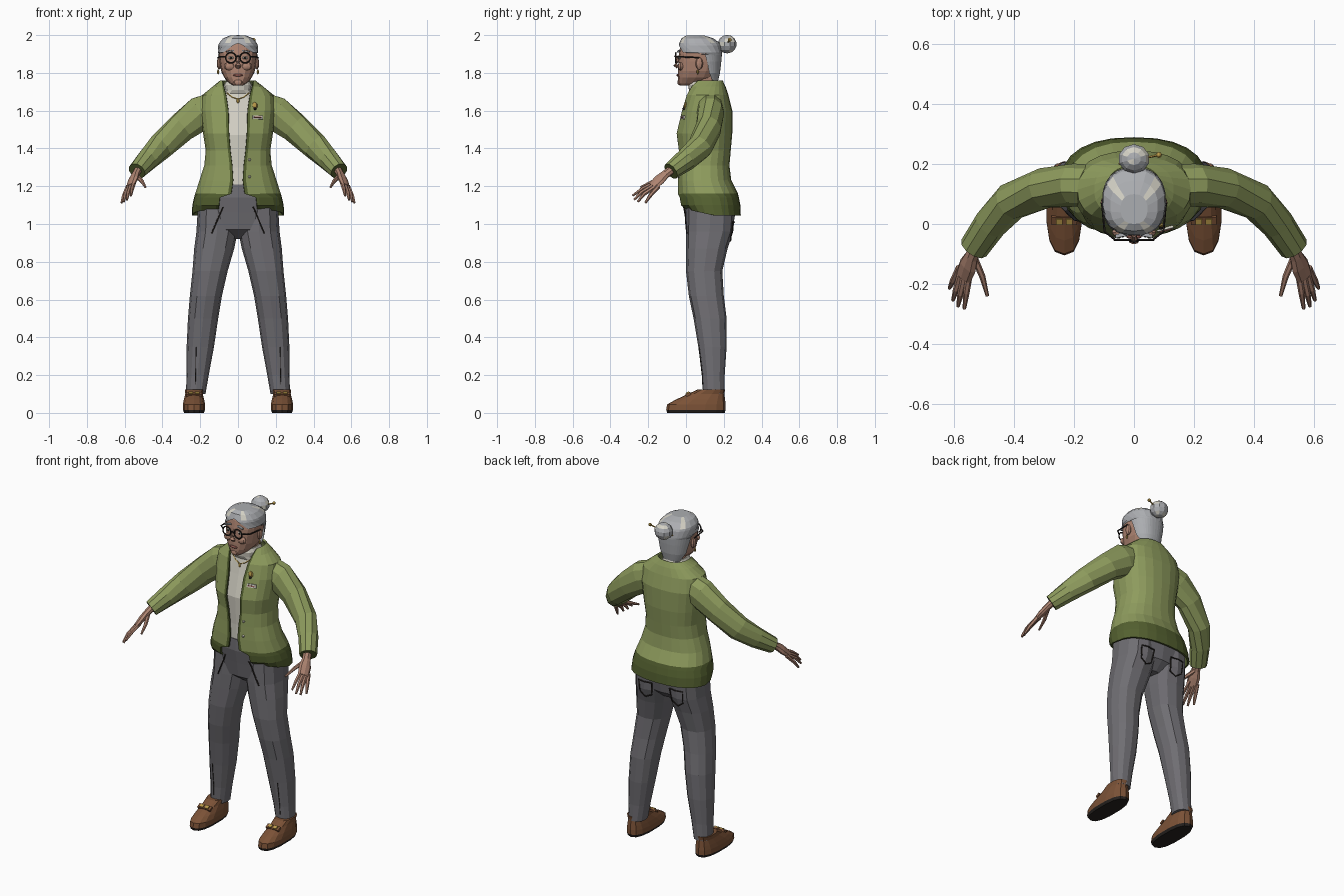
import bpy, bmesh
from math import sin, cos, pi, asin, copysign
from mathutils import Vector
from mathutils.bvhtree import BVHTree

cube = bpy.data.objects.get("Cube")
if cube:
    bpy.data.objects.remove(cube)


def material(name, r, g, b):
    m = bpy.data.materials.new(name)
    m.use_nodes = True
    m.diffuse_color = (r, g, b, 1)
    node = next(n for n in m.node_tree.nodes if n.type == 'BSDF_PRINCIPLED')
    node.inputs["Base Color"].default_value = (r, g, b, 1)
    node.inputs["Roughness"].default_value = 0.9
    return m


GREEN = material("jacket green", .27, .33, .11)
DARK_GREEN = material("dark green trim", .09, .12, .03)
GREY = material("trouser grey", .16, .155, .17)
HAIR = material("silver hair", .41, .42, .44)
CREAM = material("cream", .66, .64, .56)
SKIN = material("skin", .42, .23, .165)
BROWN = material("shoe brown", .2, .085, .038)
BLACK = material("near black", .02, .016, .014)
GOLD = material("gold", .5, .33, .07)
LIP = material("lip", .3, .11, .09)


def finish(name, bm, mats):
    bmesh.ops.remove_doubles(bm, verts=bm.verts, dist=1e-5)
    bmesh.ops.recalc_face_normals(bm, faces=bm.faces)
    mesh = bpy.data.meshes.new(name)
    bm.to_mesh(mesh)
    bm.free()
    for m in mats:
        mesh.materials.append(m)
    obj = bpy.data.objects.new(name, mesh)
    bpy.context.collection.objects.link(obj)
    return obj


def skin_rings(name, rows, mats, rule, cap_start, cap_end):
    """Bridge rows of points; the first and last point of closed rows coincide."""
    bm = bmesh.new()
    grid = [[bm.verts.new(p) for p in row] for row in rows]
    for i in range(len(grid) - 1):
        for j in range(len(grid[0]) - 1):
            f = bm.faces.new((grid[i][j], grid[i][j + 1], grid[i + 1][j + 1], grid[i + 1][j]))
            f.material_index = rule(i, j)
    for row, index in ((grid[0], cap_start), (grid[-1], cap_end)):
        if index is not None:
            bm.faces.new(row[:-1]).material_index = index
    return finish(name, bm, mats)


def loft(name, rings, mats, n=16, power=.85, rule=lambda i, j: 0, side=1,
         cap_start=0, cap_end=0, trim=0, lift=0):
    """Rings are (height, inner x, outer x, front y, back y, front opening angle)."""
    rows = []
    for k, (z, x0, x1, front, back, *gap) in enumerate(rings):
        start = gap[0] if gap else 0
        angles = [start + (2 * pi - 2 * start) * j / n for j in range(n + 1)]
        if trim:
            angles[1], angles[-2] = start + trim, 2 * pi - start - trim
        row = []
        for t in angles:
            s, c = (copysign(abs(v) ** power, v) for v in (sin(t), cos(t)))
            row.append((side * ((x0 + x1) / 2 + (x1 - x0) / 2 * s),
                        (front + back) / 2 - (back - front) / 2 * c,
                        z + (lift * max(0, c) if k == 0 else 0)))
        rows.append(row)
    return skin_rings(name, rows, mats, rule, cap_start, cap_end)


def centred(rings):
    return [(r[0], -r[1], *r[1:]) for r in rings]


def tube(name, points, mats, n=8, side=1, roll=0):
    """Points are (x, y, z, horizontal radius, other radius)."""
    centres = [Vector(p[:3]) for p in points]
    rows = []
    for k, p in enumerate(points):
        along = (centres[min(k + 1, len(points) - 1)] - centres[max(k - 1, 0)]).normalized()
        a = along.cross((0, 0, 1) if abs(along.z) < .95 else (0, 1, 0)).normalized()
        b = a.cross(along)
        a, b = a * cos(roll) + b * sin(roll), b * cos(roll) - a * sin(roll)
        row = []
        for j in range(n + 1):
            t = 2 * pi * j / n
            v = centres[k] + a * p[3] * cos(t) + b * p[4] * sin(t)
            row.append((v.x * side, v.y, v.z))
        rows.append(row)
    return skin_rings(name, rows, mats, lambda i, j: 0, 0, len(mats) - 1)


def cord(name, points, radius, mat, side=1):
    return tube(name, [(*p, radius, radius) for p in points], [mat], 5, side)


def dress(obj, name, scale, mat):
    obj.name, obj.scale = name, scale
    obj.data.materials.append(mat)
    return obj


def box(name, at, size, mat, rotation=(0, 0, 0)):
    bpy.ops.mesh.primitive_cube_add(size=1, location=at, rotation=rotation)
    return dress(bpy.context.object, name, size, mat)


def blob(name, at, size, mat, segments=8, rings=6):
    bpy.ops.mesh.primitive_uv_sphere_add(segments=segments, ring_count=rings, radius=1, location=at)
    return dress(bpy.context.object, name, size, mat)


def surface(objects, x, z, direction):
    """Point on the nearest surface met along y."""
    hits = []
    for o in objects:
        tree = BVHTree.FromPolygons([v.co for v in o.data.vertices],
                                    [tuple(p.vertices) for p in o.data.polygons])
        hit = tree.ray_cast(Vector((x, -direction, z)), Vector((0, direction, 0)))[0]
        if hit:
            hits.append(hit.y)
    y = min(hits, key=lambda v: v * direction) if hits else 0
    return (x, y - direction * .002, z)


def drawn(name, objects, corners, direction, radius, mat, steps=4):
    """Thin cord following straight lines projected on a surface."""
    flat = [corners[0]]
    for (x0, z0), (x1, z1) in zip(corners, corners[1:]):
        flat += [(x0 + (x1 - x0) * k / steps, z0 + (z1 - z0) * k / steps) for k in range(1, steps + 1)]
    return cord(name, [surface(objects, x, z, direction) for x, z in flat], radius, mat)


# Trousers
pelvis = loft("trouser_seat", centred([
    (.92, .05, .07, .19), (.97, .19, .005, .245), (1.06, .213, -.01, .262),
    (1.14, .21, -.025, .262), (1.21, .17, -.022, .22)]), [GREY])
legs = [loft("trouser_leg", [
    (.1, .172, .275, .09, .205), (.2, .155, .273, .085, .205), (.35, .127, .272, .065, .215),
    (.5, .105, .265, .04, .215), (.62, .085, .255, .015, .2), (.75, .055, .241, 0, .192),
    (.87, .02, .232, 0, .22), (.96, .002, .22, 0, .25), (1.1, .005, .212, 0, .262)],
    [GREY], n=12, side=s) for s in (-1, 1)]

# Shirt and rolled collar
shirt = loft("shirt", centred([
    (1.17, .15, -.018, .2), (1.3, .14, -.018, .2), (1.47, .15, -.028, .21), (1.6, .15, .005, .21),
    (1.69, .1, .025, .185), (1.71, .072, .015, .175), (1.735, .074, .012, .175),
    (1.755, .064, .02, .17)]), [CREAM])

# Open jacket: height, half width, front, back, half opening
coat = [(1.045, .24, -.005, .285, .1), (1.1, .237, -.03, .283, .1), (1.14, .228, -.037, .275, .095),
        (1.16, .222, -.038, .27, .035), (1.23, .2, -.038, .235, .025), (1.31, .174, -.036, .225, .03),
        (1.39, .166, -.035, .232, .04), (1.48, .18, -.047, .24, .047), (1.6, .195, -.018, .24, .05),
        (1.68, .185, .005, .22, .062), (1.725, .13, .022, .205, .074), (1.757, .09, .03, .19, .08)]
coat = [(z, w, f, b, asin((g / w) ** (1 / .85))) for z, w, f, b, g in coat]
columns = 22
jacket = loft("jacket", centred(coat), [GREEN, DARK_GREEN], n=columns, trim=.07, lift=.04,
              cap_start=None, cap_end=None,
              rule=lambda i, j: int(i < 3 or j in (0, columns - 1)))
solid = jacket.modifiers.new("cloth thickness", 'SOLIDIFY')
solid.thickness, solid.offset = .01, 0

for s in (-1, 1):
    # Sleeves
    tube("sleeve", [(.1, .125, 1.625, .07, .085), (.2, .13, 1.585, .072, .095), (.3, .12, 1.51, .068, .08),
                    (.41, .075, 1.41, .064, .072), (.48, 0, 1.34, .056, .06),
                    (.535, -.08, 1.28, .05, .047)], [GREEN, DARK_GREEN], 10, s)
    # Hands
    tube("palm", [(.52, -.06, 1.3, .024, .022), (.543, -.11, 1.262, .026, .019),
                  (.555, -.14, 1.235, .036, .019), (.57, -.178, 1.2, .033, .013)], [SKIN], 8, s, .55)
    fingers = {
        "little_finger": [(.583, -.145, 1.2), (.605, -.19, 1.15), (.617, -.215, 1.112)],
        "ring_finger": [(.577, -.16, 1.2), (.595, -.22, 1.16), (.605, -.255, 1.118)],
        "middle_finger": [(.565, -.165, 1.21), (.58, -.235, 1.168), (.588, -.275, 1.128)],
        "index_finger": [(.55, -.165, 1.22), (.56, -.23, 1.187), (.567, -.283, 1.15)],
        "thumb": [(.535, -.11, 1.255), (.507, -.175, 1.225), (.49, -.24, 1.195)]}
    for name, path in fingers.items():
        tube(name, [(*p, r, r) for p, r in zip(path, (.012, .0105, .006))], [SKIN], 6, s)
    # Shoes
    loft("shoe", [(0, .18, .286, -.1, .205), (.016, .173, .293, -.105, .21), (.045, .173, .293, -.1, .21),
                  (.07, .178, .288, -.055, .207), (.1, .186, .28, .01, .203), (.125, .182, .282, .065, .207)],
         [BROWN, BLACK], n=14, power=.78, side=s, cap_start=1, rule=lambda i, j: int(i == 0))
    box("shoe_strap", (s * .233, .012, .098), (.085, .028, .014), BROWN, (.5, 0, 0))
    for dx in (-.017, .017):
        box("buckle", (s * .233 + dx, .008, .106), (.022, .02, .008), GOLD, (.5, 0, 0))
    # Trouser seams and pockets
    seat = [pelvis] + legs
    drawn("front_pocket", seat, [(s * .08, 1.09), (s * .14, .95)], 1, .004, BLACK)
    drawn("back_pocket", seat, [(s * .06, 1.01), (s * .07, .93), (s * .11, .91), (s * .145, .935),
                                (s * .15, 1.01), (s * .06, 1.01)], -1, .004, BLACK)
    drawn("leg_crease", legs, [(s * .222, .35), (s * .226, .15)], 1, .002, BLACK)
    # Ears, earrings, eyes and glasses
    blob("ear", (s * .1, .07, 1.85), (.012, .02, .033), SKIN)
    blob("earring", (s * .105, .062, 1.805), (.006, .006, .013), GOLD)
    blob("eye", (s * .038, -.034, 1.88), (.015, .008, .008), CREAM)
    blob("pupil", (s * .038, -.041, 1.88), (.006, .004, .006), BLACK)
    box("eyebrow", (s * .042, -.037, 1.915), (.04, .012, .007), HAIR, (0, s * .15, -s * .2))
    bpy.ops.mesh.primitive_torus_add(major_radius=.027, minor_radius=.0042, major_segments=16,
                                     minor_segments=5, location=(s * .038, -.054, 1.88),
                                     rotation=(pi / 2, 0, 0))
    dress(bpy.context.object, "glasses_rim", (1, 1, .9), BLACK)
    cord("glasses_arm", [(.063, -.052, 1.885), (.098, -.025, 1.885), (.106, .07, 1.88)], .004, BLACK, s)
    blob("cheek", (s * .045, -.028, 1.835), (.03, .017, .022), SKIN)

# Neck, head and face
loft("neck", centred([(1.7, .056, .035, .16), (1.79, .06, .03, .16)]), [SKIN], n=12)
loft("head", centred([
    (1.733, .025, -.03, .03), (1.745, .045, -.041, .1), (1.775, .073, -.042, .145),
    (1.81, .088, -.042, .165), (1.86, .097, -.04, .178), (1.9, .1, -.038, .18),
    (1.945, .094, -.03, .175), (1.975, .06, 0, .13)]), [SKIN], n=16)
tube("nose", [(0, -.036, 1.89, .008, .008), (0, -.048, 1.86, .012, .01),
              (0, -.056, 1.84, .018, .012), (0, -.044, 1.827, .012, .006)], [SKIN], 7)
blob("lips", (0, -.043, 1.788), (.027, .008, .007), LIP)
blob("chin", (0, -.034, 1.75), (.026, .012, .016), SKIN)
cord("glasses_bridge", [(-.013, -.055, 1.885), (0, -.06, 1.888), (.013, -.055, 1.885)], .004, BLACK)

# Hair with pale streaks, bun and pin
loft("hair", centred([
    (1.75, .068, .03, .168, 2.2), (1.8, .092, -.02, .18, 1.95), (1.86, .103, -.04, .187, 1.85),
    (1.897, .107, -.043, .19, 1.75), (1.908, .107, -.043, .19, .75), (1.945, .105, -.04, .186, .2),
    (1.957, .102, -.036, .18, 0), (1.983, .08, -.024, .145, 0), (1.997, .045, 0, .1, 0)]),
    [HAIR, CREAM], n=18, cap_start=None, rule=lambda i, j: int(i > 5 and j in (1, 6, 11, 16)))
bun = blob("hair_bun", (0, .218, 1.952), (.054, .05, .049), HAIR, 10, 7)
bun.data.materials.append(CREAM)
for f in bun.data.polygons:
    f.material_index = int((f.index * 3) % 10 in (1, 6, 7))
cord("hair_pin", [(-.05, .2, 1.93), (.085, .232, 1.975)], .004, GOLD)
blob("pin_bead", (.083, .231, 1.975), (.01, .01, .01), GOLD)

# Necklace, brooch, badge and buttons
drawn("necklace", [shirt], [(-.06, 1.695), (-.03, 1.672), (0, 1.662), (.03, 1.672), (.06, 1.695)], 1, .003, GOLD, 1)
blob("pendant", surface([shirt], 0, 1.652, 1), (.008, .005, .012), GOLD)
for name, x, z, size, mat in (("brooch", .088, 1.625, (.016, .01, .02), GOLD),
                              ("brooch_stone", .09, 1.61, (.008, .016, .008), BLACK),
                              ("upper_button", .06, 1.34, (.008, .008, .008), CREAM),
                              ("lower_button", .06, 1.25, (.008, .008, .008), CREAM)):
    blob(name, surface([jacket], x, z, 1), size, mat)
x, y, z = surface([jacket], .105, 1.565, 1)
box("badge", (x, y - .008, z), (.056, .008, .02), CREAM, (-.2, 0, .25))
box("badge_stripe", (x, y - .012, z), (.04, .006, .006), LIP, (-.2, 0, .25))
